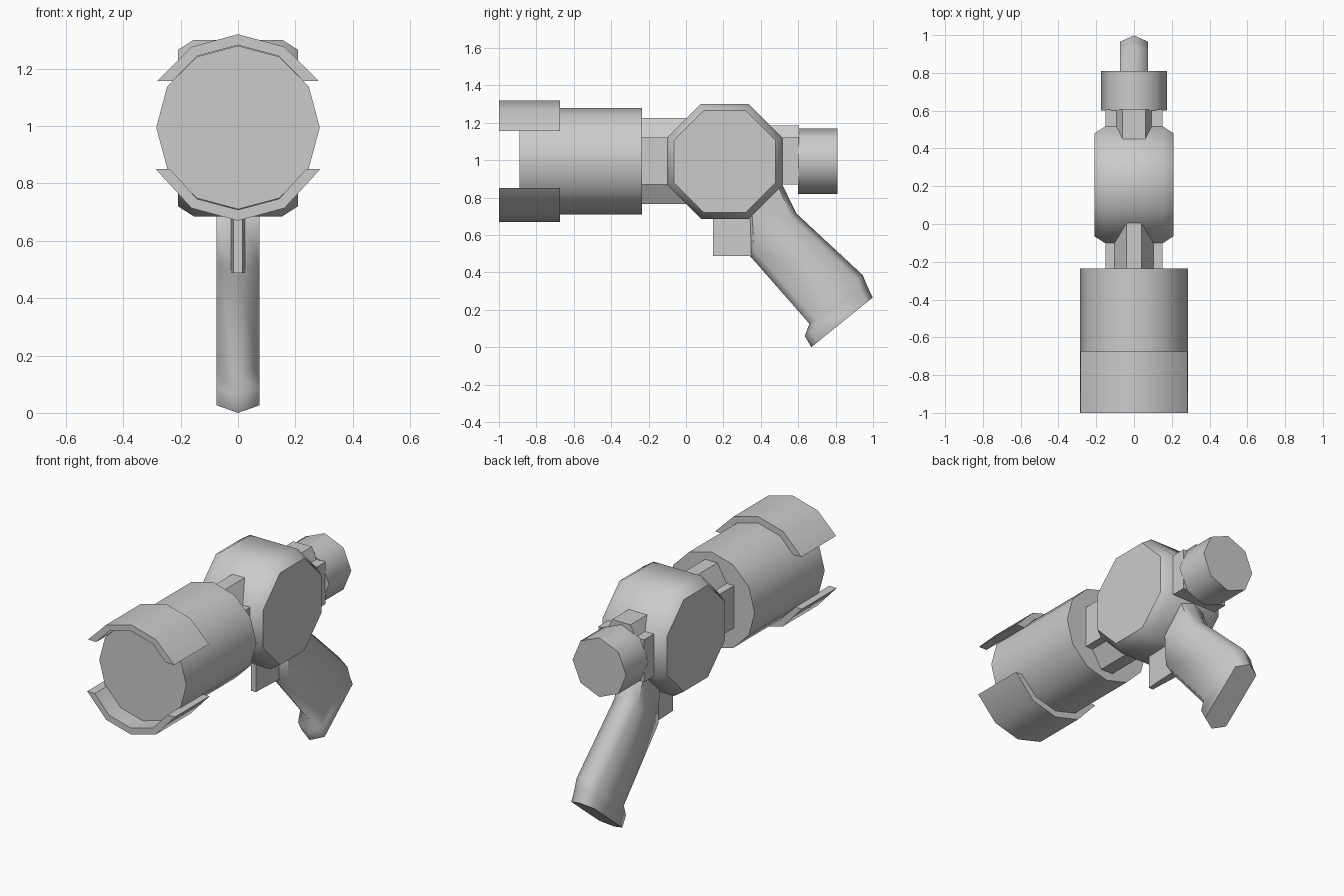
import bpy, bmesh
from math import sin, cos, pi, radians

if "Cube" in bpy.data.objects:
    bpy.data.objects.remove(bpy.data.objects["Cube"])

grey = bpy.data.materials.new("plain grey")
grey.use_nodes = True
COLOUR = (0.6, 0.6, 0.6, 1)
grey.diffuse_color = COLOUR
grey.node_tree.nodes["Principled BSDF"].inputs["Base Color"].default_value = COLOUR

AXIS = 0.995  # height of the barrel line


def loft(name, rings, angle=20):
    """Skin a row of matching closed rings and cap both ends."""
    bm = bmesh.new()
    loops = [[bm.verts.new(p) for p in ring] for ring in rings]
    for a, b in zip(loops, loops[1:]):
        for i in range(len(a)):
            j = (i + 1) % len(a)
            bm.faces.new((a[i], a[j], b[j], b[i]))
    bm.faces.new(loops[0])
    bm.faces.new(loops[-1])
    bmesh.ops.recalc_face_normals(bm, faces=bm.faces)
    mesh = bpy.data.meshes.new(name)
    bm.to_mesh(mesh)
    bm.free()
    mesh.materials.append(grey)
    ob = bpy.data.objects.new(name, mesh)
    bpy.context.collection.objects.link(ob)
    bpy.ops.object.select_all(action='DESELECT')
    ob.select_set(True)
    bpy.context.view_layer.objects.active = ob
    bpy.ops.object.shade_smooth_by_angle(angle=radians(angle))
    return ob


def polygon(sides, radius, turn=0):
    return [(radius * sin(2 * pi * (i + turn) / sides),
             radius * cos(2 * pi * (i + turn) / sides)) for i in range(sides)]


def along_y(name, section, y0, y1, angle=20):
    """Extrude an (x, height above axis) section along y."""
    return loft(name, [[(x, y, AXIS + z) for x, z in section] for y in (y0, y1)], angle)


# Barrel and rear cap
along_y("barrel", polygon(12, 0.285), -0.89, -0.235, 35)
along_y("rear_cap", polygon(8, 0.175), 0.6, 0.81, 50)


# Curved muzzle guards above and below the barrel
def guard(name, side, cut, outer_x, inner_x):
    half = [(outer_x, cut), (0.1625, 0.281), (0, 0.325)]
    inner = [(0, 0.287), (0.1435, 0.2486), (inner_x, cut)]
    left = [(-x, z) for x, z in half[1::-1]]
    inner_left = [(-x, z) for x, z in inner[:0:-1]]
    section = half + left + inner_left + inner
    along_y(name, [(x, side * z) for x, z in section], -1, -0.675, 35)


guard("upper_guard", 1, 0.162, 0.282, 0.228)
guard("lower_guard", -1, 0.145, 0.287, 0.237)

# Octagonal body with chamfered sides
BODY_Y = 0.2075
body_rings = []
for x, apothem in ((-0.21, 0.272), (-0.155, 0.3075), (0.155, 0.3075), (0.21, 0.272)):
    ring = polygon(8, apothem / cos(pi / 8), 0.5)
    body_rings.append([(x, BODY_Y + y, AXIS - 0.002 + z) for y, z in ring])
loft("body", body_rings, 50)


# Connecting blocks and tapered ribs
def block(name, y0, y1):
    along_y(name, [(-0.15, -0.125), (0.15, -0.125), (0.15, 0.125), (-0.15, 0.125)], y0, y1)


def rib(name, side, base, top, height, y0, y1):
    section = [(-base, 0.12), (base, 0.12), (top, height), (-top, height)]
    along_y(name, [(x, side * z) for x, z in section], y0, y1)


block("front_block", -0.24, 0)
block("rear_block", 0.4, 0.605)
rib("front_upper_rib", 1, 0.105, 0.04, 0.23, -0.24, 0.05)
rib("front_lower_rib", -1, 0.105, 0.04, 0.23, -0.24, 0.05)
rib("rear_upper_rib", 1, 0.095, 0.06, 0.19, 0.4, 0.605)

# Grip: six-sided sections between a front and a back ridge
grip_rings = []
for fy, fz, by, bz in ((0.335, 0.72, 0.5, 0.9), (0.34, 0.49, 0.59, 0.715),
                       (0.66, 0.125, 0.945, 0.385), (0.635, 0.06, 0.97, 0.325),
                       (0.67, 0.0, 0.998, 0.265)):
    ring = []
    for x, t in ((0, 0), (0.075, 0.1), (0.075, 0.9), (0, 1), (-0.075, 0.9), (-0.075, 0.1)):
        ring.append((x, fy + t * (by - fy), fz + t * (bz - fz)))
    grip_rings.append(ring)
loft("grip", grip_rings, 65)

# Trigger, narrower at the front
loft("trigger", [[(-0.015, 0.145, z), (0.015, 0.145, z), (0.025, 0.36, z), (-0.025, 0.36, z)]
                 for z in (0.488, 0.72)])
